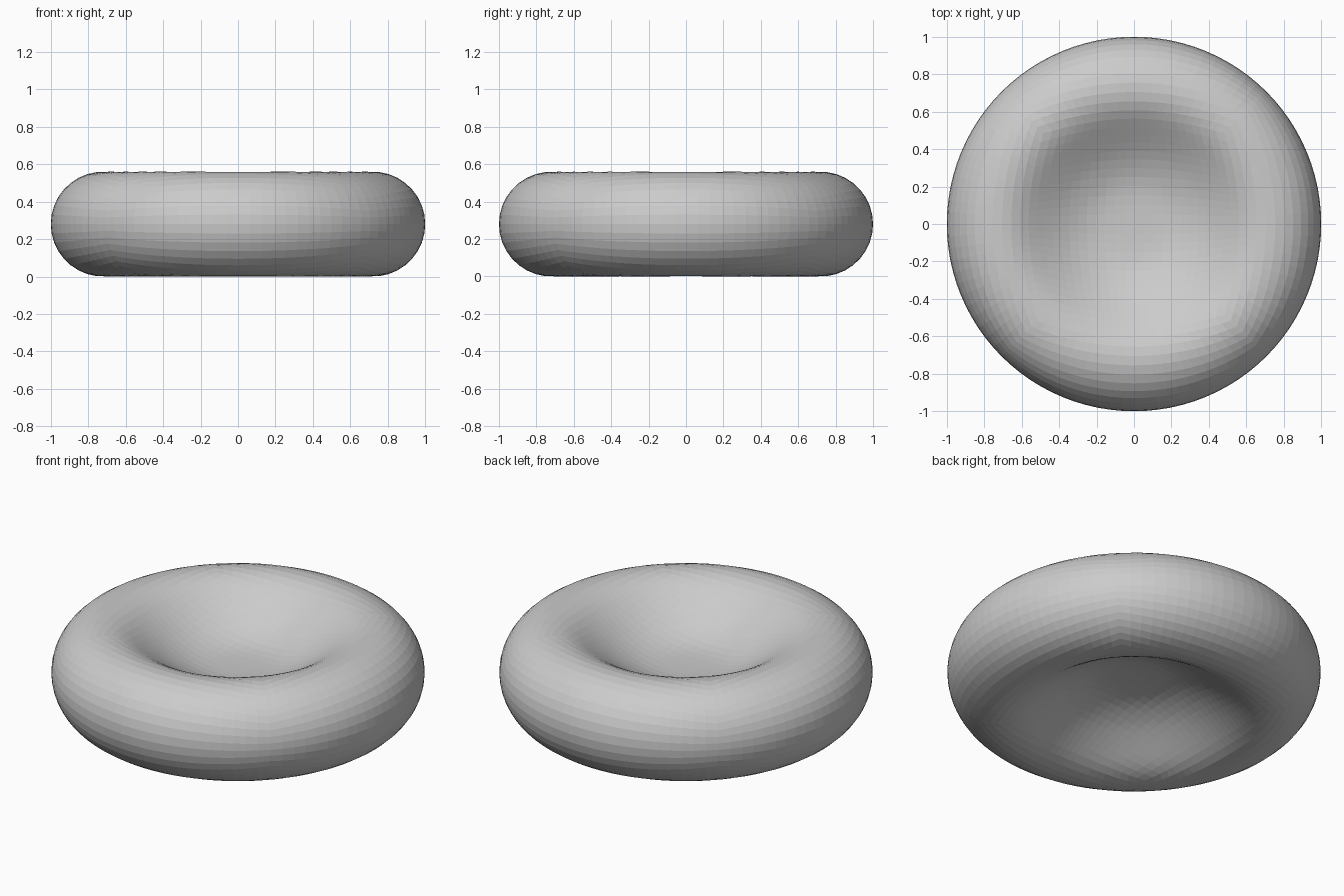
import bpy, bmesh, math
from mathutils import Vector

if "Cube" in bpy.data.objects:
    bpy.data.objects.remove(bpy.data.objects["Cube"])

RIM, TUBE = 0.72, 0.28      # rim centre line radius and tube radius
CELLS = 24                  # grid cells along each side of the cube sphere

# Half profile (radius, half thickness): dimple, then a round rim
dimple = [(0, .04), (.15, .045), (.25, .063), (.35, .102), (.42, .14),
          (.5, .19), (.55, .222), (.6, .25), (.66, .272)]
rim = [(RIM + TUBE * math.sin(a), TUBE * math.cos(a))
       for a in (math.pi / 2 * i / 24 for i in range(25))]
ctrl = [Vector(p) for p in dimple + rim]


def smooth_path(pts, steps=6):
    """Catmull-Rom curve through the points."""
    ext = [Vector((-pts[1].x, pts[1].y))] + pts + [Vector((pts[-2].x, -pts[-2].y))]
    out = []
    for i in range(1, len(ext) - 2):
        a, b, c, d = ext[i - 1:i + 3]
        for s in range(steps):
            t = s / steps
            out.append(0.5 * (2 * b + (c - a) * t + (2 * a - 5 * b + 4 * c - d) * t ** 2
                              + (3 * b - a - 3 * c + d) * t ** 3))
    return out + [pts[-1]]


path = smooth_path(ctrl)
lengths = [0.0]
for p, q in zip(path, path[1:]):
    lengths.append(lengths[-1] + (q - p).length)


def profile(f):
    """Point at fraction f of the profile length."""
    target = min(max(f, 0), 1) * lengths[-1]
    for i in range(1, len(path)):
        if target <= lengths[i] + 1e-9:
            t = (target - lengths[i - 1]) / (lengths[i] - lengths[i - 1])
            return path[i - 1].lerp(path[i], t)
    return path[-1]


# Dimpled disc: a gridded cube rounded to a sphere, then pressed to the profile
bm = bmesh.new()
bmesh.ops.create_cube(bm, size=2)
bmesh.ops.subdivide_edges(bm, edges=bm.edges[:], cuts=CELLS - 1, use_grid_fill=True)
for v in bm.verts:
    d = Vector([math.tan(c * math.pi / 4) for c in v.co]).normalized()
    polar = math.acos(min(1, abs(d.z)))
    p = profile(polar / (math.pi / 2))
    az = math.atan2(d.y, d.x)
    v.co = (p.x * math.cos(az), p.x * math.sin(az),
            TUBE + math.copysign(p.y, d.z))
bmesh.ops.recalc_face_normals(bm, faces=bm.faces[:])
mesh = bpy.data.meshes.new("dimpled_disc")
bm.to_mesh(mesh)
bm.free()
disc = bpy.data.objects.new("dimpled_disc", mesh)
bpy.context.collection.objects.link(disc)
